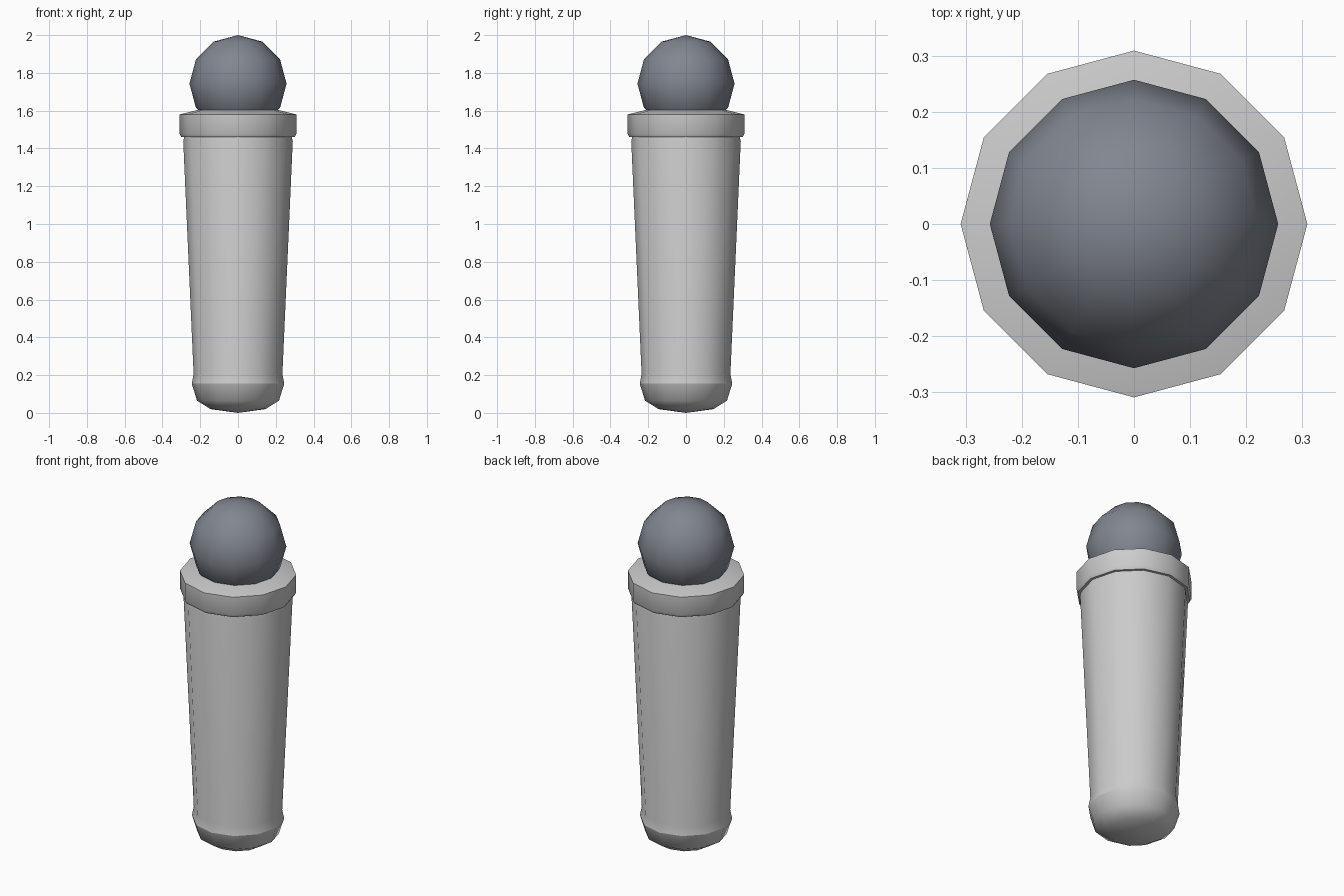
import bpy, bmesh, math

if "Cube" in bpy.data.objects:
    bpy.data.objects.remove(bpy.data.objects["Cube"])

SIDES = 12


def lathe(name, profile, angle=40, sharp_z=()):
    """Revolve (radius, z) points, listed bottom to top, around z."""
    bm = bmesh.new()
    rings = []
    for r, z in profile:
        if r == 0:
            rings.append([bm.verts.new((0, 0, z))] * SIDES)
        else:
            rings.append([bm.verts.new((r * math.cos(2 * math.pi * i / SIDES),
                                        r * math.sin(2 * math.pi * i / SIDES), z))
                          for i in range(SIDES)])
    for low, high in zip(rings, rings[1:]):
        for i in range(SIDES):
            j = (i + 1) % SIDES
            quad = list(dict.fromkeys((low[i], low[j], high[j], high[i])))
            bm.faces.new(quad)
    bmesh.ops.recalc_face_normals(bm, faces=bm.faces)
    mesh = bpy.data.meshes.new(name)
    bm.to_mesh(mesh)
    bm.free()
    obj = bpy.data.objects.new(name, mesh)
    bpy.context.collection.objects.link(obj)
    bpy.context.view_layer.objects.active = obj
    obj.select_set(True)
    bpy.ops.object.shade_smooth_by_angle(angle=math.radians(angle))
    # extra crease rings
    for e in mesh.edges:
        zs = [mesh.vertices[v].co.z for v in e.vertices]
        if any(abs(zs[0] - s) < 1e-4 and abs(zs[1] - s) < 1e-4 for s in sharp_z):
            e.use_edge_sharp = True
    obj.select_set(False)
    return obj


# tapered handle with a rounded, slightly bulging butt
lathe("handle", [(0, 0), (0.145, 0.02), (0.217, 0.065), (0.245, 0.155),
                 (0.235, 0.205), (0.29, 1.44), (0.28, 1.48)],
      angle=50, sharp_z=(0.155,))

# collar around the top of the handle
lathe("collar", [(0.27, 1.46), (0.30, 1.46), (0.309, 1.478), (0.309, 1.58),
                 (0.20, 1.607), (0, 1.607)], angle=35)

# ball head
R = 0.257
ball = lathe("ball_head", [(0 if k in (0, 6) else R * math.sin(math.pi * k / 6),
                            2 - R - R * math.cos(math.pi * k / 6)) for k in range(7)])
metal = bpy.data.materials.new("dark_grey")
metal.diffuse_color = (0.22, 0.24, 0.28, 1)
metal.use_nodes = True
metal.node_tree.nodes["Principled BSDF"].inputs["Base Color"].default_value = metal.diffuse_color
ball.data.materials.append(metal)
